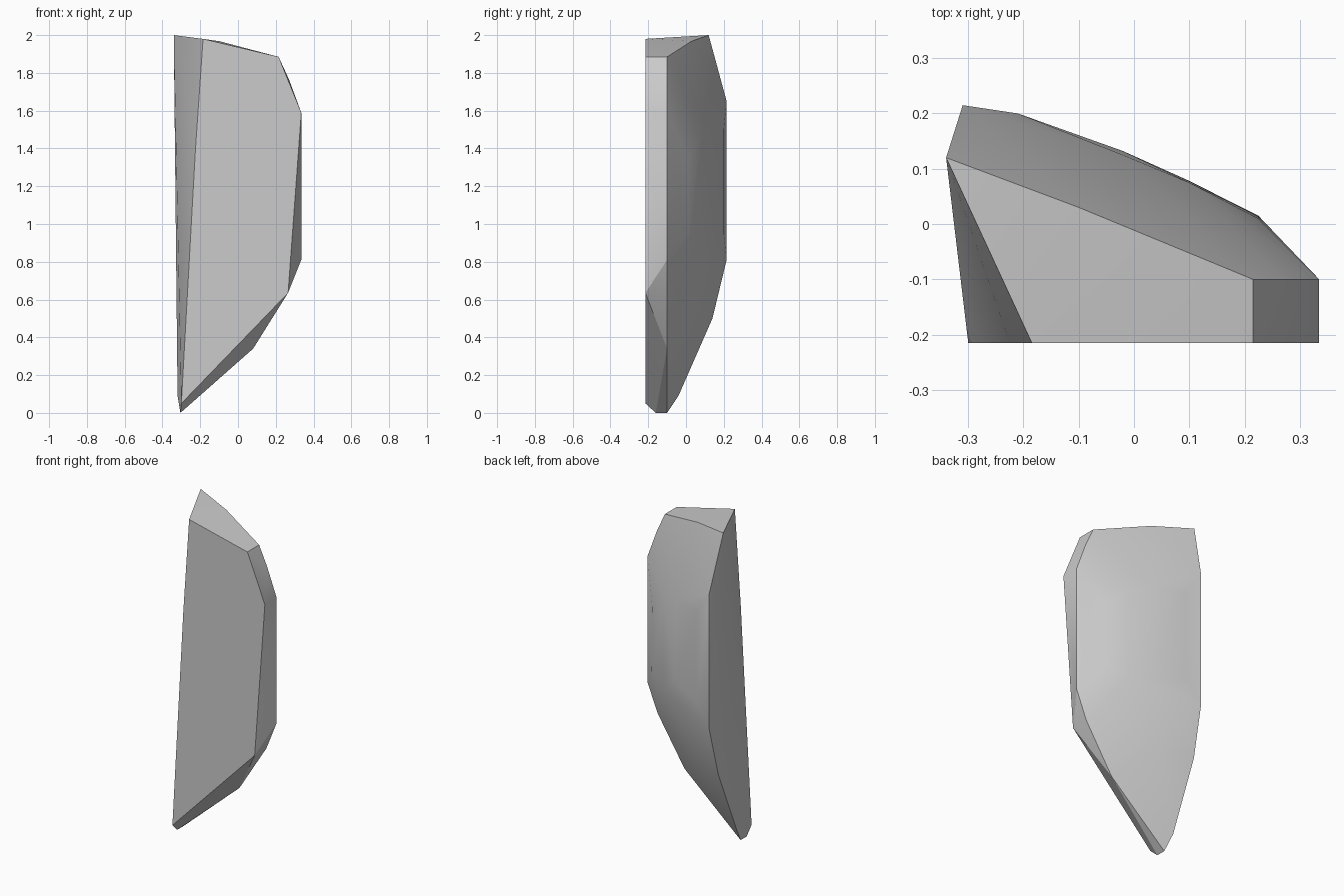
import bpy
import bmesh
import math

if "Cube" in bpy.data.objects:
    bpy.data.objects.remove(bpy.data.objects["Cube"], do_unlink=True)

stone = bpy.data.materials.new("stone grey")
stone.use_nodes = True
colour = (0.6, 0.6, 0.6, 1)
stone.diffuse_color = colour
stone.node_tree.nodes["Principled BSDF"].inputs["Base Color"].default_value = colour

FRONT, RIM = -0.215, -0.1

# Flat front facet (x, z)
front = [(-0.185, 1.98), (0.215, 1.885), (0.335, 1.59),
         (0.265, 0.635), (-0.30, 0.05), (-0.225, 1.4)]
# Rear edge of the narrow side band (x, z)
rim = [(0.215, 1.885), (0.27, 1.765), (0.335, 1.59), (0.335, 0.81),
       (0.265, 0.635), (0.08, 0.34), (-0.305, 0)]
# Left edge from the peak to the foot
left_edge = [(-0.34, 0.12, 2), (-0.31, 0.215, 1.65), (-0.31, 0.215, 0.81),
             (-0.32, 0.14, 0.5), (-0.32, -0.04, 0.09), (-0.305, -0.16, 0)]
# Gently bulging back
back = [(-0.1, 0.03, 1.968), (-0.21, 0.2, 1.5), (-0.21, 0.2, 0.95),
        (-0.02, 0.125, 1.5), (-0.02, 0.132, 1.0), (0.1, 0.075, 1.45),
        (0.1, 0.078, 0.9), (0.225, 0.01, 1.35), (0.225, 0.015, 0.95),
        (-0.1, 0.075, 0.52)]

points = [(x, FRONT, z) for x, z in front] + [(x, RIM, z) for x, z in rim]
points += left_edge + back

# Wrap the facets around the corner points
bm = bmesh.new()
for p in points:
    bm.verts.new(p)
hull = bmesh.ops.convex_hull(bm, input=bm.verts[:])
loose = {g for g in hull["geom_interior"] + hull["geom_unused"]
         if isinstance(g, bmesh.types.BMVert)}
bmesh.ops.delete(bm, geom=list(loose), context="VERTS")
bmesh.ops.dissolve_limit(bm, angle_limit=math.radians(0.5),
                         verts=bm.verts[:], edges=bm.edges[:])
bmesh.ops.recalc_face_normals(bm, faces=bm.faces[:])

mesh = bpy.data.meshes.new("rock_slab")
bm.to_mesh(mesh)
bm.free()
mesh.materials.append(stone)
rock = bpy.data.objects.new("rock_slab", mesh)
bpy.context.collection.objects.link(rock)

# Smooth the back while keeping the main edges crisp
bpy.ops.object.select_all(action="DESELECT")
rock.select_set(True)
bpy.context.view_layer.objects.active = rock
bpy.ops.object.shade_smooth_by_angle(angle=math.radians(28))
